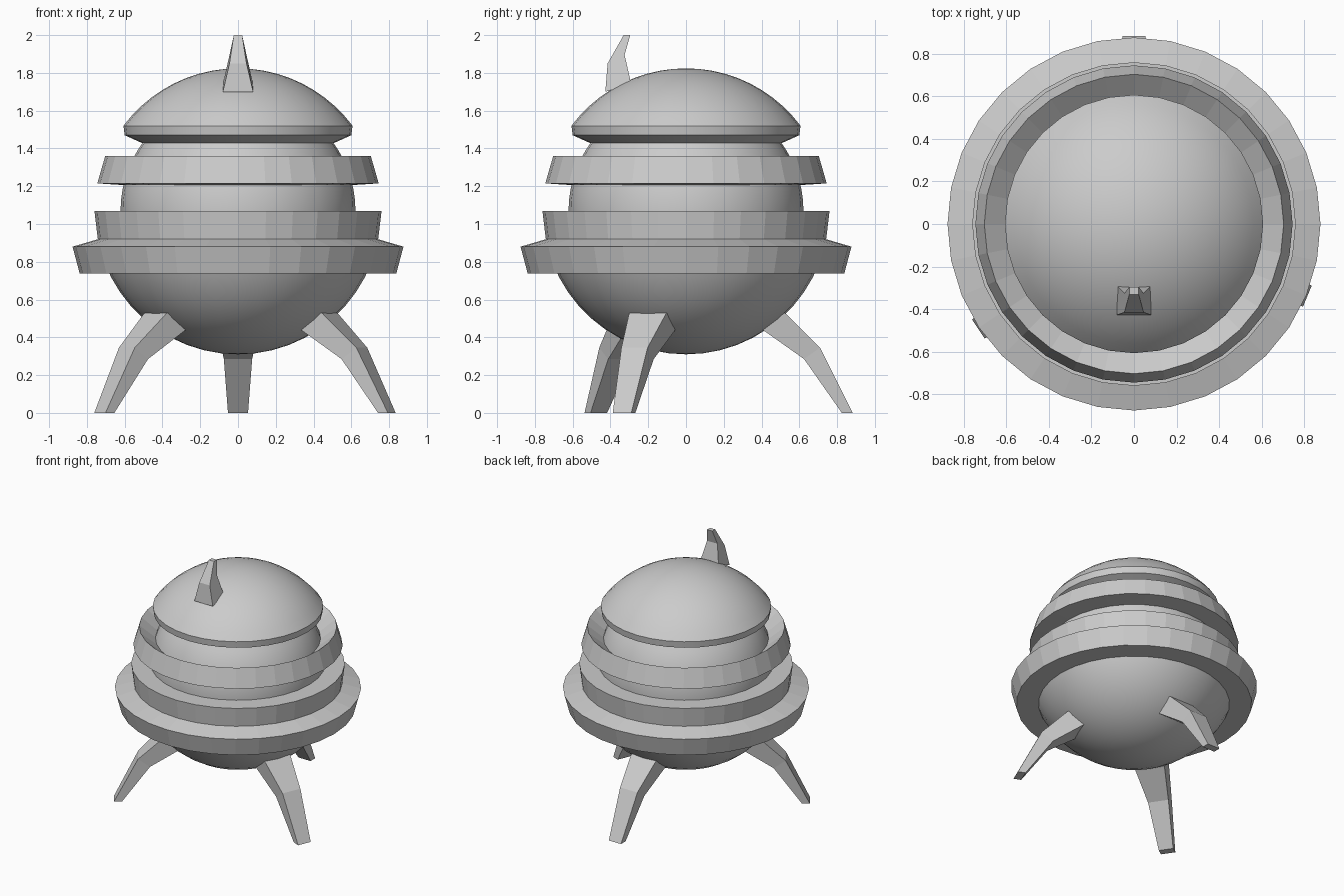
import bpy, bmesh, math
from mathutils import Matrix, Vector

cube = bpy.data.objects.get("Cube")
if cube:
    bpy.data.objects.remove(cube, do_unlink=True)

SEGMENTS = 32
CENTRE = 1.067      # height of the hull centre
HULL = 0.757        # hull radius
CORE = 0.622        # recessed core radius

grey = bpy.data.materials.new("plain_grey")
grey.use_nodes = True
grey.diffuse_color = (0.6, 0.6, 0.6, 1)
grey.node_tree.nodes["Principled BSDF"].inputs["Base Color"].default_value = (0.6, 0.6, 0.6, 1)


def finish(name, bm, smooth=False):
    bmesh.ops.recalc_face_normals(bm, faces=bm.faces)
    mesh = bpy.data.meshes.new(name)
    bm.to_mesh(mesh)
    bm.free()
    mesh.materials.append(grey)
    obj = bpy.data.objects.new(name, mesh)
    bpy.context.collection.objects.link(obj)
    if smooth:
        bpy.ops.object.select_all(action='DESELECT')
        obj.select_set(True)
        bpy.context.view_layer.objects.active = obj
        bpy.ops.object.shade_smooth_by_angle(angle=math.radians(25))
    return obj


def lathe(name, profile, closed=False, smooth=False):
    """Spin (radius, height) points around the vertical axis."""
    bm = bmesh.new()
    verts = [bm.verts.new((r, 0, z)) for r, z in profile]
    edges = [bm.edges.new(pair) for pair in zip(verts, verts[1:])]
    if closed:
        edges.append(bm.edges.new((verts[-1], verts[0])))
    bmesh.ops.spin(bm, geom=verts + edges, cent=(0, 0, 0), axis=(0, 0, 1),
                   angle=math.tau, steps=SEGMENTS)
    bmesh.ops.remove_doubles(bm, verts=bm.verts, dist=0.0005)
    return finish(name, bm, smooth)


def arc(radius, z_from, z_to, steps):
    """Points along a sphere outline between two heights."""
    a, b = (math.asin(max(-1, min(1, (z - CENTRE) / radius))) for z in (z_from, z_to))
    angles = [a + (b - a) * i / steps for i in range(steps + 1)]
    return [(radius * math.cos(t), CENTRE + radius * math.sin(t)) for t in angles]


def limb(name, sections, angle):
    """Tapered square bar; each section is (outer r, z, inner r, z, half width)."""
    bm = bmesh.new()
    rings = []
    for ro, zo, ri, zi, w in sections:
        corners = [(ro, -w, zo), (ro, w, zo), (ri, w, zi), (ri, -w, zi)]
        rings.append([bm.verts.new(c) for c in corners])
    for a, b in zip(rings, rings[1:]):
        for i in range(4):
            j = (i + 1) % 4
            bm.faces.new((a[i], a[j], b[j], b[i]))
    bm.faces.new(rings[0])
    bm.faces.new(rings[-1])
    bm.transform(Matrix.Rotation(math.radians(angle), 4, 'Z'))
    return finish(name, bm)


# Round body: bowl, recessed core and overhanging cap
lathe("lower_bowl", arc(HULL, CENTRE - HULL, 0.80, 10), smooth=True)
lathe("core", arc(CORE, 0.90, 1.44, 10), smooth=True)
lathe("dome_cap", [(0.50, 1.425), (0.60, 1.47)] + arc(HULL, 1.52, CENTRE + HULL, 10),
      smooth=True)

# Stacked rings
lathe("base_ring", [(0.68, 0.738), (0.838, 0.738), (0.876, 0.88), (0.74, 0.92), (0.62, 0.92)],
      closed=True)
lathe("middle_ring", [(0.60, 0.91), (0.742, 0.918), (0.76, 1.068), (0.60, 1.068)], closed=True)
lathe("upper_ring", [(0.59, 1.205), (0.745, 1.215), (0.703, 1.36), (0.58, 1.26)], closed=True)

# Three splayed legs
leg_sections = [(0.50, 0.54, 0.39, 0.45, 0.11), (0.53, 0.525, 0.42, 0.43, 0.106),
                (0.71, 0.345, 0.625, 0.285, 0.075), (0.882, 0, 0.825, 0, 0.053)]
for leg_name, angle in (("back_leg", 90), ("left_leg", -22.6), ("right_leg", 214)):
    limb(leg_name, leg_sections, angle)

# Bent horn on the front of the dome
limb("horn", [(0.427, 1.70, 0.29, 1.74, 0.08), (0.415, 1.85, 0.325, 1.895, 0.045),
              (0.33, 2.0, 0.295, 2.0, 0.022)], -90)
